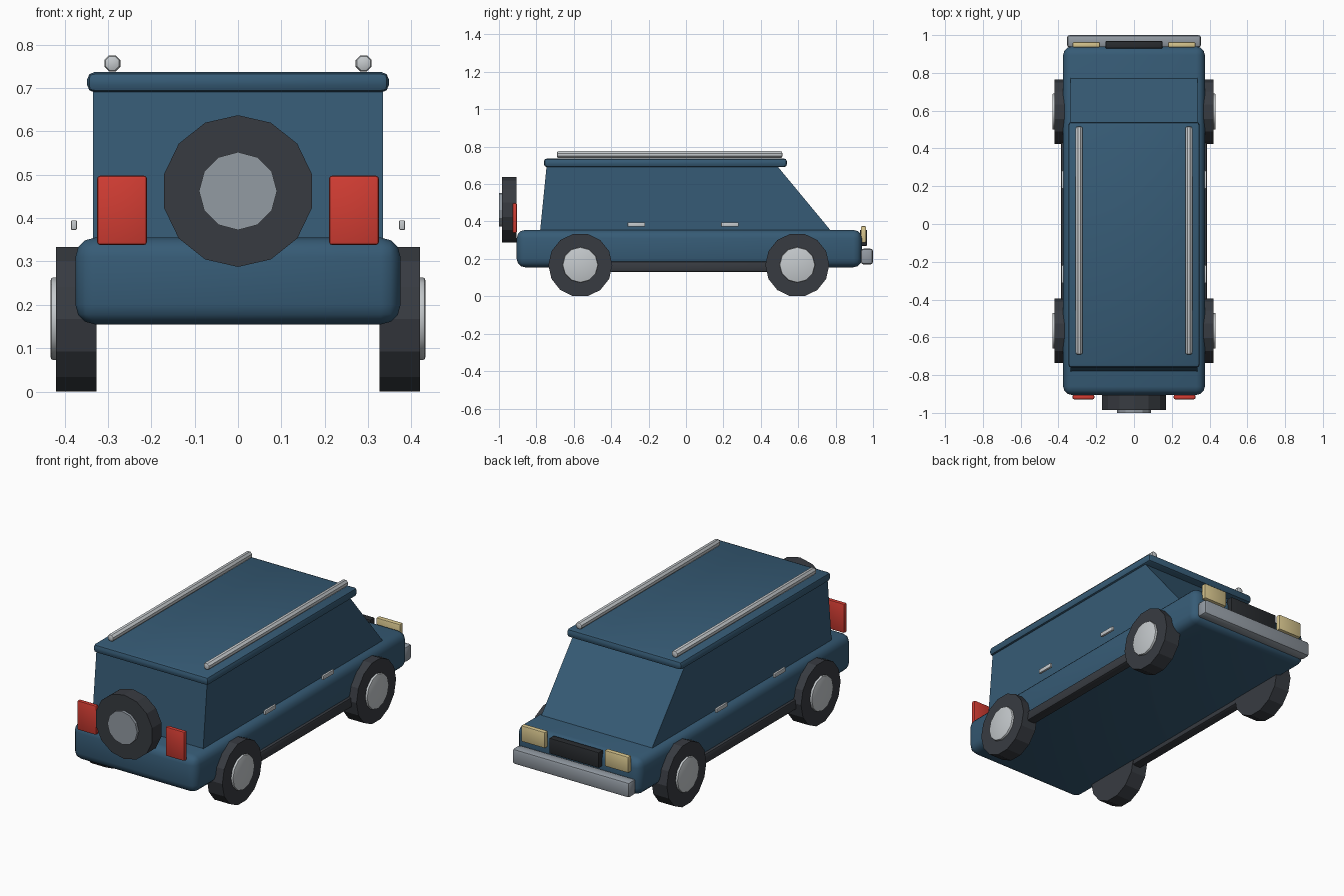
import bpy, bmesh
from math import sin, cos, tau

if "Cube" in bpy.data.objects:
    bpy.data.objects.remove(bpy.data.objects["Cube"], do_unlink=True)


def material(name, r, g, b):
    m = bpy.data.materials.new(name)
    m.use_nodes = True
    m.diffuse_color = (r, g, b, 1)
    m.node_tree.nodes["Principled BSDF"].inputs["Base Color"].default_value = (r, g, b, 1)
    return m


BLUE = material("blue_paint", .037, .105, .18)
RUBBER = material("dark_rubber", .039, .044, .053)
BLACK = material("grille_black", .022, .025, .029)
CHROME = material("light_metal", .56, .59, .61)
STEEL = material("grey_steel", .29, .325, .365)
RED = material("tail_red", .64, .046, .033)
CREAM = material("lamp_cream", .68, .56, .27)


def prism(name, outline, axis, start, end, mat, bevel=0, segments=2):
    """Extrude a 2D outline along x or y; outlines are (y, z) or (x, z)."""
    def place(p, d):
        return (d, *p) if axis == "x" else (p[0], d, p[1])
    bm = bmesh.new()
    low = [bm.verts.new(place(p, start)) for p in outline]
    high = [bm.verts.new(place(p, end)) for p in outline]
    bm.faces.new(low)
    bm.faces.new(high)
    for i in range(len(outline)):
        j = (i + 1) % len(outline)
        bm.faces.new((low[i], low[j], high[j], high[i]))
    bmesh.ops.recalc_face_normals(bm, faces=bm.faces[:])
    if bevel:
        edges = [e for e in bm.edges if e.calc_face_angle() > .8]
        bmesh.ops.bevel(bm, geom=edges, offset=bevel, segments=segments,
                        profile=.5, affect="EDGES", clamp_overlap=True)
    mesh = bpy.data.meshes.new(name)
    bm.to_mesh(mesh)
    bm.free()
    mesh.materials.append(mat)
    ob = bpy.data.objects.new(name, mesh)
    bpy.context.collection.objects.link(ob)
    if bevel:
        bpy.ops.object.select_all(action="DESELECT")
        ob.select_set(True)
        bpy.context.view_layer.objects.active = ob
        bpy.ops.object.shade_smooth_by_angle(angle=.6)
    return ob


def box(name, x, y, z, mat, bevel=0, segments=2):
    outline = [(x[0], z[0]), (x[1], z[0]), (x[1], z[1]), (x[0], z[1])]
    return prism(name, outline, "y", y[0], y[1], mat, bevel, segments)


def ring(a, b, radius, sides, turn=0):
    return [(a + radius * cos(tau * (i + turn) / sides),
             b + radius * sin(tau * (i + turn) / sides)) for i in range(sides)]


def span(side, a, b):
    return sorted((side * a, side * b))


# Body, cabin with sloping windscreen, and roof
box("lower_body", (-.375, .375), (-.905, .94), (.155, .355), BLUE, .045, 3)
cabin = [(-.78, .35), (.775, .35), (.485, .7), (-.745, .7)]
prism("cabin", cabin, "x", -.335, .335, BLUE)
box("roof", (-.348, .348), (-.76, .54), (.69, .737), BLUE, .017)

# Front bumper and grille
box("front_bumper", (-.355, .355), (.935, 1), (.17, .255), STEEL, .015)
box("grille", (-.15, .15), (.93, .968), (.27, .355), BLACK, .004)

# Spare wheel on the rear
prism("spare_tyre", ring(0, .4625, .175, 14, .5), "y", -.985, -.905, RUBBER)
prism("spare_hub", ring(0, .4625, .09, 12), "y", -1, -.98, STEEL)

# Parts repeated on both sides
for label, s in (("left", 1), ("right", -1)):
    rail = ring(s * .29, .757, .02, 8, .5)
    prism(label + "_roof_rail", rail, "y", -.69, .515, CHROME, .009)
    box(label + "_sill", span(s, .33, .387), (-.46, .49), (.13, .187), RUBBER, .012)
    box(label + "_tail_light", span(s, .21, .325), (-.928, -.904), (.338, .498), RED, .007)
    box(label + "_headlight", span(s, .18, .325), (.935, .963), (.287, .375), CREAM, .006)
    for end, y in (("rear", -.265), ("front", .235)):
        box(f"{label}_{end}_door_handle", span(s, .372, .385), (y - .047, y + .047),
            (.373, .395), CHROME, .002)
    for end, y in (("rear", -.565), ("front", .595)):
        a, b = span(s, .327, .42)
        prism(f"{label}_{end}_tyre", ring(y, .167, .171, 14), "x", a, b, RUBBER)
        a, b = span(s, .40, .432)
        prism(f"{label}_{end}_hub", ring(y, .168, .095, 12), "x", a, b, CHROME, .005)
